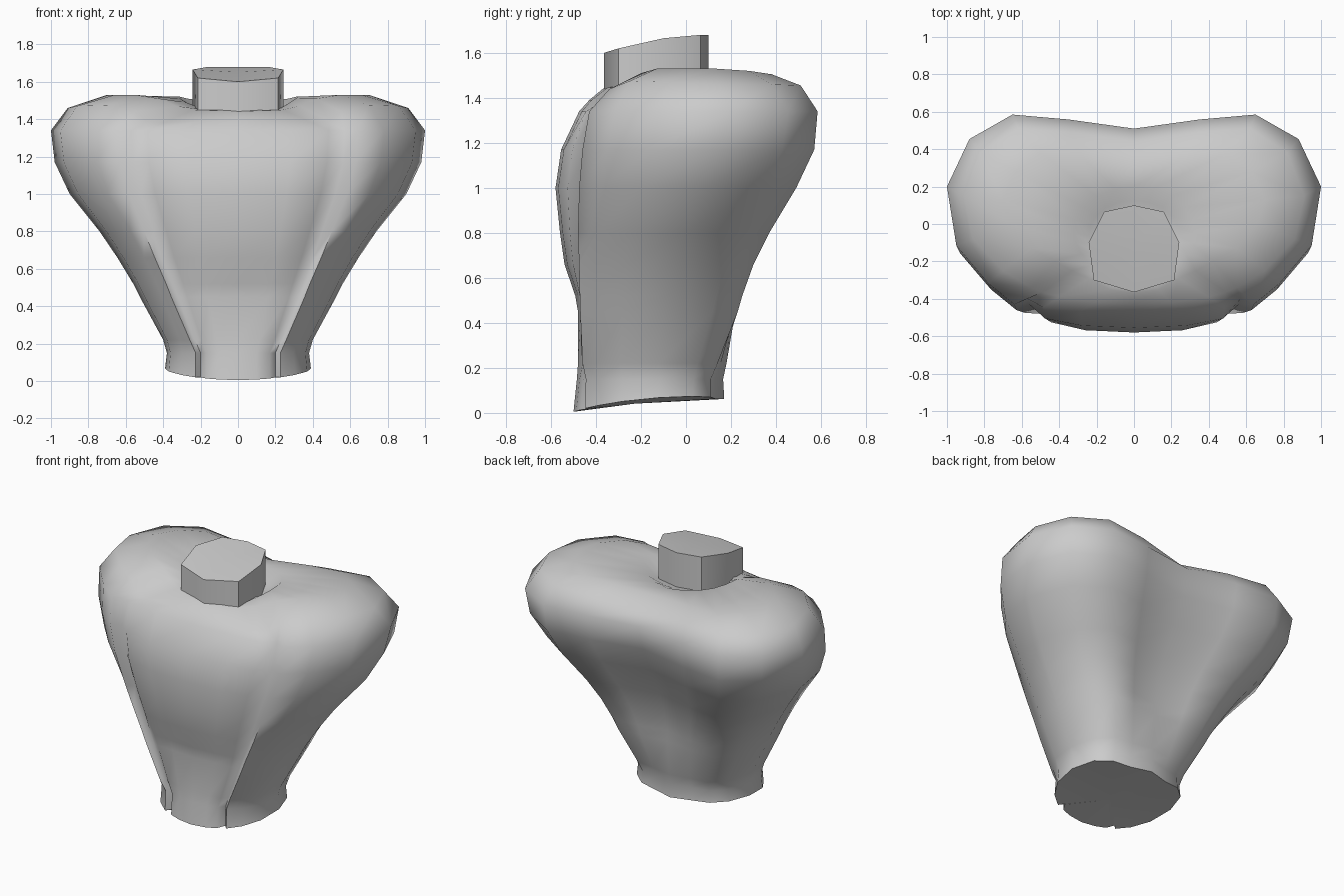
import bpy, bmesh, math


def full_ring(half):
    # mirror a half outline (front centre -> back centre) into a closed ring
    return half + [(-x, y, z) for x, y, z in reversed(half[1:-1])]


def loft(name, halves, angle):
    bm = bmesh.new()
    rings = [[bm.verts.new(p) for p in full_ring(h)] for h in halves]
    n = len(rings[0])
    for a, b in zip(rings, rings[1:]):
        for i in range(n):
            j = (i + 1) % n
            bm.faces.new((a[i], a[j], b[j], b[i]))
    # fan caps
    for ring, flip in ((rings[0], True), (rings[-1], False)):
        c = [sum(v.co[k] for v in ring) / n for k in range(3)]
        mid = bm.verts.new(c)
        for i in range(n):
            f = (ring[i], ring[(i + 1) % n], mid)
            bm.faces.new(f[::-1] if flip else f)
    bmesh.ops.recalc_face_normals(bm, faces=bm.faces)
    me = bpy.data.meshes.new(name)
    bm.to_mesh(me)
    bm.free()
    ob = bpy.data.objects.new(name, me)
    bpy.context.collection.objects.link(ob)
    bpy.ops.object.select_all(action='DESELECT')
    ob.select_set(True)
    bpy.context.view_layer.objects.active = ob
    bpy.ops.object.shade_smooth_by_angle(angle=math.radians(angle))
    return ob


def section(z, w, ys, yf, xr, yr, yb, yb0, base=False):
    # chest panel, groove, ridge, side, back with central valley
    g = yr + 0.03
    pts = [(0, yf), (.5 * xr, yf + .012), (.85 * xr, yf + .4 * (g - yf)), (xr, g),
           (xr + .07 * w, yr), (.78 * w, yr + .18 * (ys - yr)), (.95 * w, yr + .5 * (ys - yr)),
           (w, ys), (.88 * w, ys + .66 * (yb - ys)), (.65 * w, yb),
           (.35 * w, .65 * yb + .35 * yb0), (0, yb0)]
    if base:   # uneven bottom rim
        return [(x, y, .005 + .085 * (y + .5) + .2 * x * x) for x, y in pts]
    return [(x, y, z) for x, y in pts]


# torso levels: z, half width, widest y, chest y, groove x, ridge y, back y, spine y
levels = [
    (0.15, .38, -.12, -.485, .20, -.445, .11, .165),
    (0.22, .40, -.12, -.48, .23, -.46, .14, .18),
    (0.45, .525, -.10, -.48, .32, -.47, .23, .20),
    (0.52, .56, -.09, -.492, .345, -.472, .25, .20),
    (0.66, .645, -.06, -.54, .40, -.475, .30, .23),
    (0.80, .74, -.02, -.56, .45, -.48, .37, .28),
    (1.00, .90, .07, -.58, .52, -.475, .49, .38),
    (1.17, .98, .15, -.555, .56, -.46, .57, .46),
    (1.34, 1.0, .20, -.475, .57, -.43, .585, .51),
]
halves = [section(0, .39, -.12, -.50, .20, -.45, .11, .17, True)]
halves += [section(*l) for l in levels]

# shoulder crest, shoulder top and collar rings
halves.append([(0, -.43, 1.39), (.2, -.42, 1.39), (.4, -.39, 1.38), (.49, -.365, 1.39),
               (.55, -.34, 1.44), (.70, -.25, 1.475), (.86, -.08, 1.47), (.91, .15, 1.46),
               (.82, .38, 1.46), (.62, .51, 1.455), (.34, .49, 1.44), (0, .44, 1.40)])
halves.append([(0, -.37, 1.44), (.13, -.35, 1.445), (.24, -.29, 1.45), (.33, -.25, 1.47),
               (.42, -.2, 1.51), (.55, -.13, 1.53), (.66, 0, 1.53), (.70, .13, 1.53),
               (.63, .28, 1.52), (.5, .38, 1.505), (.28, .36, 1.495), (0, .32, 1.475)])
halves.append([(0, -.34, 1.45), (.1, -.32, 1.45), (.18, -.28, 1.45), (.23, -.22, 1.46),
               (.28, -.16, 1.49), (.31, -.1, 1.51), (.32, -.05, 1.52), (.31, .02, 1.52),
               (.27, .09, 1.51), (.2, .15, 1.50), (.1, .19, 1.49), (0, .2, 1.48)])
# collar dips down to the neck
halves.append([(x * .75, -.1 + (y + .1) * .75, 1.45) for x, y, z in halves[-1]])
loft("torso", halves, 80)

# eight-sided neck stump with slanted top
outline = [(0, -.365), (.215, -.30), (.242, -.10), (.16, .065), (0, .10)]
top_z = [1.60, 1.62, 1.665, 1.68, 1.68]
loft("neck", [[(x, y, 1.40) for x, y in outline],
              [(x, y, z) for (x, y), z in zip(outline, top_z)]], 50)
